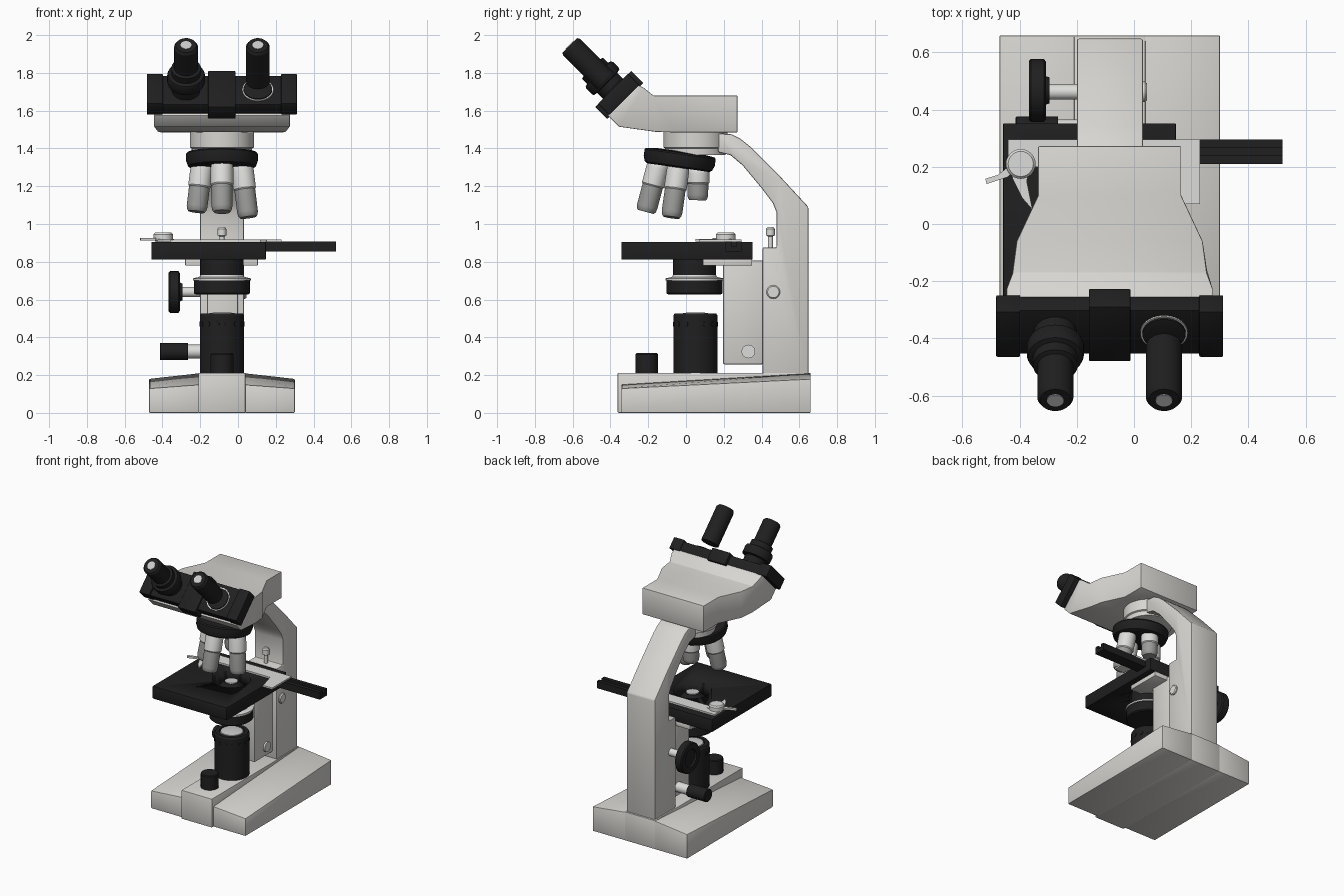
import bpy, bmesh, math
from mathutils import Matrix, Vector

if "Cube" in bpy.data.objects:
    bpy.data.objects.remove(bpy.data.objects["Cube"])

CX = -0.085  # optical axis in x


def material(name, rgb):
    m = bpy.data.materials.new(name)
    m.diffuse_color = (*rgb, 1)
    m.use_nodes = True
    m.node_tree.nodes["Principled BSDF"].inputs["Base Color"].default_value = m.diffuse_color
    return m


BODY = material("warm_light_grey", (0.68, 0.67, 0.64))
BLACK = material("black", (0.014, 0.014, 0.015))
STEEL = material("bright_steel", (0.72, 0.72, 0.70))
GREY = material("mid_grey", (0.33, 0.33, 0.32))
GLASS = material("glass", (0.6, 0.6, 0.6))


def finish(name, bm, mat, matrix=None, bevel=0, segs=2):
    bmesh.ops.recalc_face_normals(bm, faces=bm.faces[:])
    if bevel:
        edges = [e for e in bm.edges if e.calc_face_angle(0) > 0.5]
        bmesh.ops.bevel(bm, geom=edges, offset=bevel, segments=segs, profile=0.5,
                        affect='EDGES', clamp_overlap=True)
    if matrix:
        bm.transform(matrix)
    me = bpy.data.meshes.new(name)
    bm.to_mesh(me)
    bm.free()
    me.materials.append(mat)
    me.shade_smooth()
    me.set_sharp_from_angle(angle=math.radians(32))
    ob = bpy.data.objects.new(name, me)
    bpy.context.collection.objects.link(ob)
    return ob


def loft(name, rings, mat, matrix=None, bevel=0):
    """Skin closed rings of equal length and cap both ends."""
    bm = bmesh.new()
    vs = [[bm.verts.new(p) for p in r] for r in rings]
    n = len(vs[0])
    for a, b in zip(vs, vs[1:]):
        for i in range(n):
            j = (i + 1) % n
            bm.faces.new((a[i], a[j], b[j], b[i]))
    bm.faces.new(vs[0])
    bm.faces.new(vs[-1])
    return finish(name, bm, mat, matrix, bevel)


def lathe(name, profile, mat, matrix, n=40):
    rings = [[(r * math.cos(2 * math.pi * i / n), r * math.sin(2 * math.pi * i / n), z)
              for i in range(n)] for r, z in profile]
    return loft(name, rings, mat, matrix)


def prism_x(name, yz, x0, x1, mat, bevel=0):
    return loft(name, [[(x, y, z) for y, z in yz] for x in (x0, x1)], mat, None, bevel)


def prism_z(name, xy, z0, z1, mat, bevel=0):
    return loft(name, [[(x, y, z) for x, y in xy] for z in (z0, z1)], mat, None, bevel)


def box(name, x0, x1, y0, y1, z0, z1, mat, bevel=0):
    return prism_z(name, [(x0, y0), (x1, y0), (x1, y1), (x0, y1)], z0, z1, mat, bevel)


def at(x, y, z):
    return Matrix.Translation((x, y, z))


def along_x(x, y, z):
    return at(x, y, z) @ Matrix.Rotation(math.pi / 2, 4, 'Y')


# Base: raised centre block with two sloping wings
box("base_centre", -0.21, 0.04, -0.362, 0.66, 0, 0.212, BODY, 0.006)
for side, s in (("left", -1), ("right", 1)):
    rings = []
    for y, zi, zo in ((-0.342, 0.15, 0.13), (0.66, 0.21, 0.18)):
        xi, xo = CX + s * 0.12, CX + s * 0.386
        rings.append([(xi, y, 0), (xo, y, 0), (xo, y, zo), (xi, y, zi)])
    loft("base_wing_" + side, rings, BODY, None, 0.006)

# Column and curved arm
prism_x("arm", [(0.405, 0.2), (0.648, 0.2), (0.648, 1.09), (0.50, 1.25), (0.34, 1.41),
                (0.29, 1.45), (0.24, 1.475), (0.17, 1.48), (0.17, 1.38), (0.235, 1.365),
                (0.30, 1.31), (0.40, 1.19), (0.46, 1.11), (0.48, 1.06), (0.48, 0.876),
                (0.405, 0.876)], -0.2, 0.032, BODY, 0.008)
box("focus_rack", -0.165, 0.0, 0.195, 0.41, 0.257, 0.807, BODY, 0.01)
lathe("stop_pin", [(0.013, 0), (0.013, 0.06), (0.023, 0.066), (0.023, 0.1), (0.016, 0.11)],
      STEEL, at(CX, 0.447, 0.874), 20)

# Focus knobs and shafts
lathe("coarse_shaft", [(0.027, -0.31), (0.027, 0.04)], STEEL, along_x(0, 0.462, 0.64), 24)
lathe("coarse_shaft_end", [(0.036, 0.03), (0.036, 0.038), (0.03, 0.045)], STEEL,
      along_x(0, 0.462, 0.64), 24)
lathe("coarse_knob", [(0.06, -0.355), (0.065, -0.367), (0.104, -0.367), (0.11, -0.36),
                      (0.11, -0.315), (0.1, -0.308), (0.05, -0.308), (0.045, -0.295)],
      BLACK, along_x(0, 0.467, 0.64), 48)
lathe("fine_shaft", [(0.036, -0.27), (0.036, 0.012)], STEEL, along_x(0, 0.33, 0.325), 24)
lathe("fine_knob", [(0.042, -0.414), (0.046, -0.41), (0.046, -0.265)], BLACK,
      along_x(0, 0.33, 0.325), 32)

# Lamp housing with a ring of studs, and the dimmer knob
lathe("lamp_housing", [(0.117, 0.2), (0.117, 0.515), (0.11, 0.526), (0.085, 0.526),
                       (0.08, 0.515)], BLACK, at(CX, 0.05, 0))
lathe("lamp_lens", [(0.08, 0.51), (0.075, 0.526), (0.04, 0.532)], GLASS, at(CX, 0.05, 0))
for i in range(14):
    m = at(CX, 0.05, 0.47) @ Matrix.Rotation(2 * math.pi * i / 14, 4, 'Z')
    lathe("lamp_stud", [(0.013, 0.11), (0.013, 0.12)], BLACK, m @ along_x(0, 0, 0), 10)
lathe("dimmer_knob", [(0.06, 0.2), (0.06, 0.31), (0.055, 0.316)], BLACK, at(CX, -0.208, 0))

# Condenser
cm = at(CX, 0.045, 0)
lathe("condenser_ring", [(0.14, 0.627), (0.148, 0.634), (0.148, 0.7)], BLACK, cm)
lathe("condenser_rim", [(0.153, 0.7), (0.153, 0.712), (0.12, 0.72), (0.11, 0.735)], STEEL, cm)
lathe("condenser_body", [(0.115, 0.73), (0.115, 0.82), (0.05, 0.893)], BLACK, cm)
lathe("condenser_lens", [(0.045, 0.89), (0.042, 0.897)], GLASS, cm)
box("stage_bracket", -0.28, 0.105, 0.09, 0.35, 0.78, 0.815, BODY, 0.004)

# Stage with a round opening
stage = box("stage", -0.458, 0.147, -0.342, 0.352, 0.812, 0.905, BLACK, 0.004)
cutter = lathe("stage_hole_cutter", [(0.128, 0.7), (0.128, 1.0)], BLACK, cm)
cutter.hide_render = True
cutter.hide_viewport = True
cut = stage.modifiers.new("hole", 'BOOLEAN')
cut.operation = 'DIFFERENCE'
cut.object = cutter

# Slide holder: grooved rail, plate, fingers and clip
prism_x("slide_rail", [(0.21, 0.855), (0.295, 0.855), (0.295, 0.907), (0.268, 0.907),
                       (0.268, 0.88), (0.24, 0.88), (0.24, 0.907), (0.21, 0.907)],
        0.1, 0.52, BLACK)
box("slide_plate", -0.44, 0.23, 0.2, 0.295, 0.905, 0.917, STEEL)
box("slide_plate_arm", 0.15, 0.23, 0.07, 0.21, 0.905, 0.917, STEEL)
prism_z("fixed_finger", [(0.155, 0.07), (0.155, 0.2), (0.12, 0.2), (0.14, 0.13)],
        0.905, 0.917, STEEL)
prism_z("clip_finger", [(-0.44, 0.24), (-0.425, 0.16), (-0.39, 0.09), (-0.355, 0.05),
                        (-0.365, 0.1), (-0.375, 0.15), (-0.36, 0.21), (-0.34, 0.24)],
        0.908, 0.92, STEEL)
lathe("clip_pivot", [(0.052, 0.915), (0.052, 0.945), (0.044, 0.954)], STEEL,
      at(-0.396, 0.21, 0), 28)
prism_z("clip_lever", [(-0.515, 0.14), (-0.44, 0.165), (-0.42, 0.19), (-0.44, 0.2),
                       (-0.475, 0.172), (-0.52, 0.158)], 0.912, 0.926, STEEL)

# Nosepiece tilted backwards, with four objectives
lathe("head_mount", [(0.16, 1.365), (0.16, 1.40), (0.17, 1.405), (0.17, 1.5)], BODY,
      at(CX, 0.05, 0))
tilt = at(CX, -0.035, 1.34) @ Matrix.Rotation(math.radians(-8), 4, 'X')
lathe("nosepiece", [(0.165, -0.042), (0.18, -0.034), (0.19, -0.005), (0.19, 0.03),
                    (0.183, 0.038), (0.12, 0.045)], BLACK, tilt, 56)
for name, turn, ln in (("front", -90, 0.27), ("right", 0, 0.28), ("back", 90, 0.17),
                       ("left", 180, 0.25)):
    m = (tilt @ Matrix.Rotation(math.radians(turn), 4, 'Z') @ at(0.105, 0, -0.03)
         @ Matrix.Rotation(math.radians(-7), 4, 'Y'))
    k = ln * 0.45
    lathe("objective_mount_" + name, [(0.05, 0), (0.058, -0.012), (0.06, -0.03),
                                      (0.06, -k), (0.054, -k - 0.008)], STEEL, m, 32)
    lathe("objective_barrel_" + name, [(0.055, -k), (0.055, -ln + 0.03), (0.052, -ln + 0.012),
                                       (0.044, -ln), (0.02, -ln)], GREY, m, 32)

# Viewing head: half width, bottom (y, z), top (y, z)
sections = [(0.25, 0.272, 1.485, 0.272, 1.68), (0.25, 0.1, 1.485, 0.1, 1.68),
            (0.325, -0.06, 1.485, -0.06, 1.68), (0.34, -0.16, 1.488, -0.172, 1.68),
            (0.36, -0.355, 1.515, -0.225, 1.722), (0.36, -0.415, 1.575, -0.262, 1.74)]
loft("viewing_head", [[(CX - w, by, bz), (CX + w, by, bz), (CX + w, ty, tz), (CX - w, ty, tz)]
                      for w, by, bz, ty, tz in sections], BODY, None, 0.004)

# Sloping face plate; local z is the eyepiece axis, local y runs down the plate
face = at(CX, -0.357, 1.687) @ Matrix.Rotation(math.radians(45), 4, 'X')


def face_box(name, x0, x1, y0, y1, z0, z1):
    ob = box(name, x0, x1, y0, y1, z0, z1, BLACK, 0.004)
    ob.data.transform(face)


face_box("face_plate", -0.395, 0.395, -0.108, 0.108, -0.04, 0.03)
face_box("face_centre_tab", -0.073, 0.073, -0.135, 0.135, -0.05, 0.04)
for s in (-1, 1):
    face_box("face_end_block", s * 0.355 - 0.042, s * 0.355 + 0.042, -0.112, 0.112, -0.042, 0.042)

# Eyepieces: left with focus collar, right with a separate socket ring
left, right = face @ at(-0.19, 0, 0), face @ at(0.19, 0, 0)
tip = [(0.063, 0.352), (0.054, 0.366), (0.03, 0.366)]
lathe("left_eyepiece", [(0.075, 0.02), (0.075, 0.085), (0.097, 0.09), (0.1, 0.1), (0.1, 0.14),
                        (0.095, 0.152), (0.078, 0.157), (0.078, 0.195), (0.063, 0.2)] + tip,
      BLACK, left)
lathe("right_eyepiece", [(0.063, 0.1)] + tip, BLACK, right)
lathe("right_socket_rim", [(0.083, 0.02), (0.083, 0.036)], STEEL, right)
lathe("right_socket", [(0.077, 0.03), (0.075, 0.042), (0.05, 0.048)], BLACK, right)
for name, m in (("left", left), ("right", right)):
    lathe("eye_lens_" + name, [(0.03, 0.36), (0.029, 0.369)], GLASS, m, 28)
